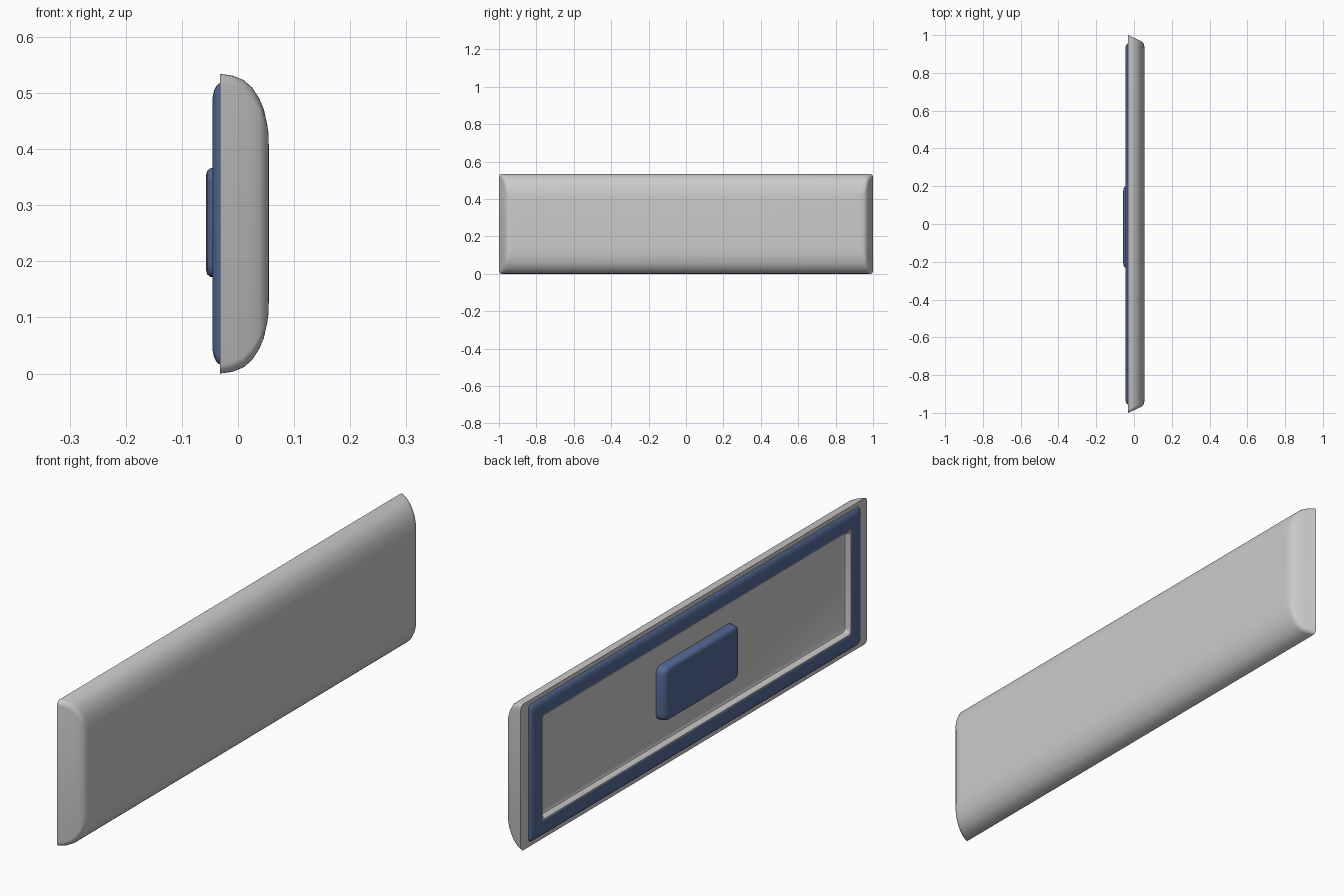
import bpy, bmesh
from math import sin, cos, pi, radians

SEG = 5  # segments per rounded corner


def rounded_rect(hy, hz, r, cy, cz):
    pts = []
    for k, (sy, sz) in enumerate([(1, 1), (-1, 1), (-1, -1), (1, -1)]):
        for i in range(SEG + 1):
            a = (k + i / SEG) * pi / 2
            pts.append((cy + sy * (hy - r) + r * cos(a),
                        cz + sz * (hz - r) + r * sin(a)))
    return pts


def loft(name, sections, cy=0, cz=0.267, closed=False, color=None):
    """Skin rounded rectangles (x, half_y, half_z, radius) stacked along x."""
    bm = bmesh.new()
    rings = [[bm.verts.new((x, y, z)) for y, z in rounded_rect(hy, hz, r, cy, cz)]
             for x, hy, hz, r in sections]
    pairs = list(zip(rings, rings[1:]))
    if closed:
        pairs.append((rings[-1], rings[0]))
    else:
        bm.faces.new(rings[0])
        bm.faces.new(rings[-1])
    for a, b in pairs:
        n = len(a)
        for i in range(n):
            j = (i + 1) % n
            bm.faces.new((a[i], a[j], b[j], b[i]))
    bmesh.ops.recalc_face_normals(bm, faces=bm.faces)
    me = bpy.data.meshes.new(name)
    bm.to_mesh(me)
    bm.free()
    ob = bpy.data.objects.new(name, me)
    bpy.context.collection.objects.link(ob)
    if color:
        mat = bpy.data.materials.new(name + "_colour")
        mat.diffuse_color = color
        me.materials.append(mat)
    bpy.ops.object.select_all(action='DESELECT')
    ob.select_set(True)
    bpy.context.view_layer.objects.active = ob
    bpy.ops.object.shade_smooth_by_angle(angle=radians(35))
    return ob


BLUE = (0.09, 0.14, 0.30, 1)

# Domed shell, with a raised lip and a recessed panel on its back
loft("shell", [
    (0.055, 0.925, 0.130, 0.020),
    (0.0545, 0.940, 0.160, 0.022),
    (0.052, 0.952, 0.177, 0.022),
    (0.046, 0.962, 0.204, 0.022),
    (0.038, 0.968, 0.223, 0.022),
    (0.025, 0.974, 0.243, 0.022),
    (0.010, 0.981, 0.256, 0.020),
    (-0.010, 0.990, 0.264, 0.018),
    (-0.032, 1.000, 0.267, 0.016),
    (-0.032, 0.896, 0.196, 0.014),
    (-0.043, 0.894, 0.194, 0.014),
    (-0.043, 0.890, 0.190, 0.014),
    (-0.038, 0.886, 0.186, 0.014),
    (-0.026, 0.881, 0.181, 0.012),
    (-0.022, 0.873, 0.173, 0.010),
])

# Blue seal frame around the back
loft("back_frame", [
    (-0.030, 0.957, 0.252, 0.016),
    (-0.034, 0.956, 0.250, 0.016),
    (-0.039, 0.951, 0.245, 0.015),
    (-0.043, 0.944, 0.237, 0.014),
    (-0.045, 0.934, 0.227, 0.012),
    (-0.045, 0.898, 0.198, 0.012),
    (-0.043, 0.893, 0.193, 0.012),
    (-0.030, 0.893, 0.193, 0.012),
], closed=True, color=BLUE)

# Blue pad in the middle of the back
loft("centre_pad", [
    (-0.020, 0.220, 0.0985, 0.024),
    (-0.042, 0.218, 0.0980, 0.024),
    (-0.050, 0.213, 0.0965, 0.023),
    (-0.055, 0.204, 0.0920, 0.021),
    (-0.057, 0.190, 0.0840, 0.018),
], cy=-0.016, cz=0.269, color=BLUE)
